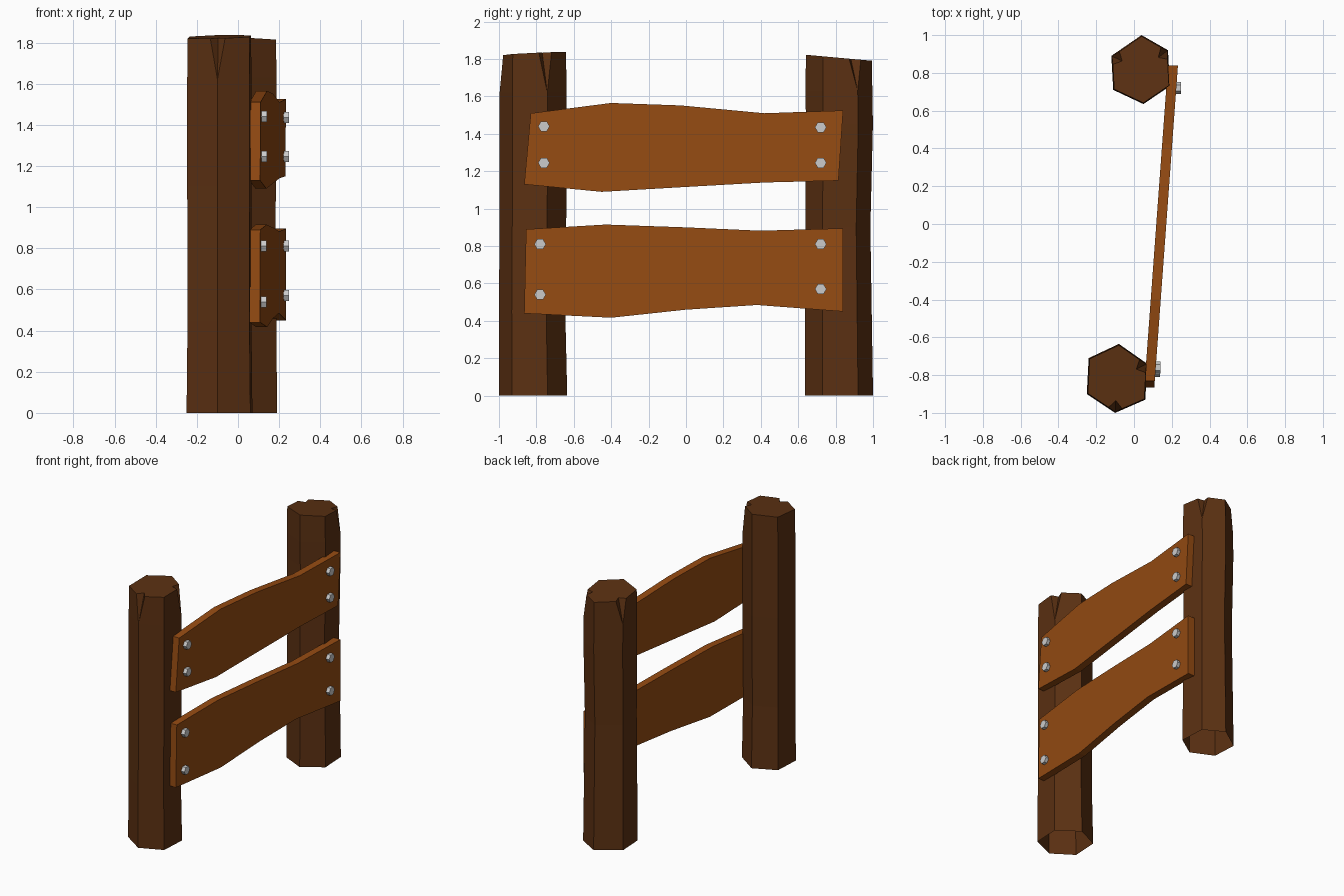
import bpy, bmesh, math
from mathutils import Vector, Matrix

if "Cube" in bpy.data.objects:
    bpy.data.objects.remove(bpy.data.objects["Cube"])


def material(name, rgb):
    m = bpy.data.materials.new(name)
    m.diffuse_color = (*rgb, 1)
    m.use_nodes = True
    m.node_tree.nodes["Principled BSDF"].inputs["Base Color"].default_value = m.diffuse_color
    return m


POST = material("dark_wood", (0.105, 0.030, 0.006))
BOARD = material("orange_wood", (0.30, 0.070, 0.006))


def finish(bm, name, mat=None):
    bmesh.ops.recalc_face_normals(bm, faces=bm.faces)
    me = bpy.data.meshes.new(name)
    bm.to_mesh(me)
    bm.free()
    ob = bpy.data.objects.new(name, me)
    bpy.context.collection.objects.link(ob)
    if mat:
        me.materials.append(mat)
    return ob


# Rough hexagonal posts, open underneath, with V-shaped cracks at the top
def post(name, outline, levels, top, tilt, cracks):
    bm = bmesh.new()
    n = len(outline)
    c = sum((Vector(p) for p in outline), Vector((0, 0))) / n
    rings = []
    for z, s, dy in levels:
        rings.append([bm.verts.new((c.x + (x - c.x) * s, c.y + dy + (y - c.y) * s, z))
                      for x, y in outline])
    for a, b in zip(rings, rings[1:]):
        for i in range(n):
            j = (i + 1) % n
            bm.faces.new((a[i], a[j], b[j], b[i]))

    def top_vert(p):
        d = p - c
        return bm.verts.new((p.x, p.y, top + tilt[0] * d.x + tilt[1] * d.y))

    rim = [c + (Vector(p) - c) * 0.965 for p in outline]
    base, loop, left, right = rings[-1], [], [], []
    for i in range(n):
        p = rim[i]
        if i in cracks:
            l = top_vert(p.lerp(rim[i - 1], 0.24))
            m = top_vert(p.lerp(c, 0.34))
            r = top_vert(p.lerp(rim[(i + 1) % n], 0.24))
            bm.faces.new((base[i], m, l))
            bm.faces.new((base[i], r, m))
            loop += [l, m, r]
        else:
            l = r = top_vert(p)
            loop.append(l)
        left.append(l)
        right.append(r)
    for i in range(n):
        j = (i + 1) % n
        bm.faces.new((base[i], base[j], left[j], right[i]))
    bm.faces.new(loop)
    return finish(bm, name, POST)


post("front_post",
     [(-0.25, -0.90), (-0.10, -1.0), (0.06, -0.93), (0.07, -0.74), (-0.08, -0.635), (-0.24, -0.71)],
     [(0, 1, 0), (0.45, 0.97, -0.005), (1.1, 0.98, 0), (1.62, 0.98, 0)],
     1.828, (0.03, 0.05), {1, 3})
post("back_post",
     [(-0.11, 0.71), (0.05, 0.635), (0.19, 0.73), (0.18, 0.92), (0.04, 1.0), (-0.12, 0.89)],
     [(0, 1, 0), (0.9, 0.95, -0.005), (1.45, 0.98, 0.003), (1.63, 0.98, 0)],
     1.807, (0, -0.09), {3, 5})


# Outer face of the slanted boards as x over y
def face_x(y):
    return 0.171 + 0.0735 * y


# Planks: paired upper and lower edges (y, z), extruded by thickness
def plank(name, upper, lower, thick=0.053):
    bm = bmesh.new()
    sides = [[[bm.verts.new((face_x(y) - t, y, z)) for y, z in edge]
              for edge in (upper, lower)] for t in (0, thick)]
    (fu, fl), (bu, bl) = sides
    n = len(upper)
    for i in range(n - 1):
        for a, b in ((fu, fl), (bl, bu), (bu, fu), (fl, bl)):
            bm.faces.new((a[i], a[i + 1], b[i + 1], b[i]))
    for i in (0, n - 1):
        bm.faces.new((fu[i], fl[i], bl[i], bu[i]))
    return finish(bm, name, BOARD)


plank("upper_board",
      [(-0.83, 1.51), (-0.40, 1.565), (-0.03, 1.552), (0.42, 1.51), (0.84, 1.525)],
      [(-0.865, 1.13), (-0.45, 1.09), (-0.02, 1.115), (0.42, 1.14), (0.815, 1.15)])
plank("lower_board",
      [(-0.855, 0.89), (-0.43, 0.915), (0.0, 0.90), (0.40, 0.882), (0.84, 0.895)],
      [(-0.865, 0.44), (-0.40, 0.417), (0.0, 0.46), (0.38, 0.485), (0.84, 0.45)])


# Hexagonal bolt heads
bolts = [(-0.76, 1.44), (-0.76, 1.245), (0.72, 1.435), (0.72, 1.245),
         (-0.78, 0.81), (-0.78, 0.54), (0.72, 0.81), (0.72, 0.57)]
for k, (y, z) in enumerate(bolts):
    bm = bmesh.new()
    bmesh.ops.create_cone(bm, cap_ends=True, segments=6, radius1=0.031, radius2=0.031, depth=0.036)
    rot = Matrix.Rotation(math.pi / 2, 4, 'Y')
    if max(abs((rot @ v.co).z) for v in bm.verts) > 0.03:
        rot = rot @ Matrix.Rotation(math.pi / 6, 4, 'Z')
    bm.transform(Matrix.Translation((face_x(y) + 0.007, y, z)) @ rot)
    finish(bm, f"bolt_{k + 1}")
